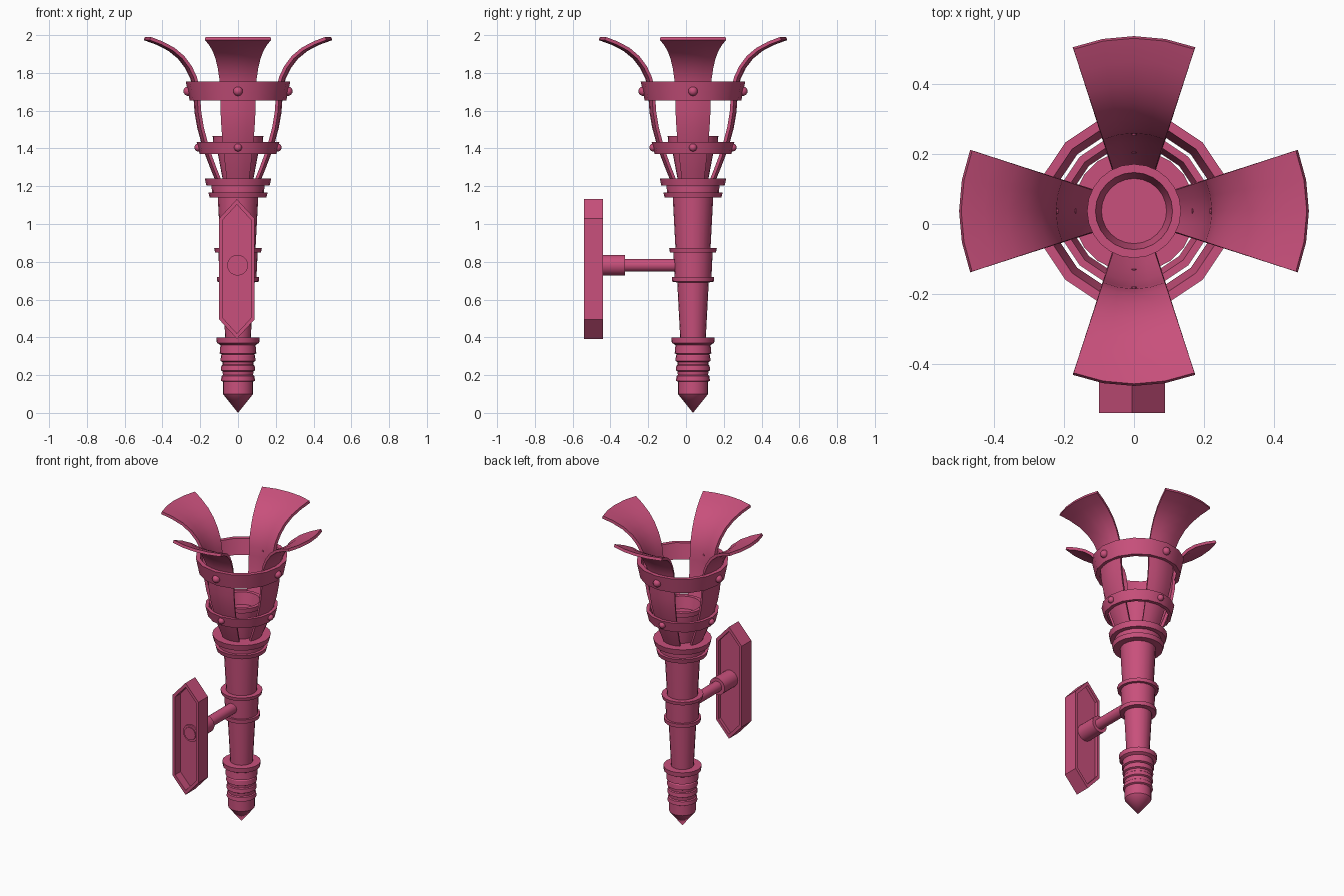
import bpy, bmesh, math
from mathutils import Matrix, Vector

if "Cube" in bpy.data.objects:
    bpy.data.objects.remove(bpy.data.objects["Cube"])

CY = 0.037  # torch axis in y
mat = bpy.data.materials.new("rose_metal")
mat.diffuse_color = (0.58, 0.08, 0.2, 1)
mat.use_nodes = True
mat.node_tree.nodes["Principled BSDF"].inputs["Base Color"].default_value = mat.diffuse_color


def finish(name, bm, smooth=True):
    bmesh.ops.recalc_face_normals(bm, faces=bm.faces)
    me = bpy.data.meshes.new(name)
    bm.to_mesh(me)
    bm.free()
    me.materials.append(mat)
    ob = bpy.data.objects.new(name, me)
    bpy.context.collection.objects.link(ob)
    if smooth:
        bpy.ops.object.select_all(action='DESELECT')
        ob.select_set(True)
        bpy.context.view_layer.objects.active = ob
        bpy.ops.object.shade_smooth_by_angle(angle=math.radians(32))
    return ob


def lathe(name, prof, sides, closed=False):
    """Revolve (r, z) points round the torch axis."""
    bm = bmesh.new()
    rows = []
    for r, z in prof:
        if r == 0:
            rows.append([bm.verts.new((0, CY, z))] * sides)
        else:
            rows.append([bm.verts.new((r * math.sin(2 * math.pi * i / sides),
                                       CY + r * math.cos(2 * math.pi * i / sides), z))
                         for i in range(sides)])
    n = len(rows)
    for k in range(n if closed else n - 1):
        a, b = rows[k], rows[(k + 1) % n]
        for i in range(sides):
            j = (i + 1) % sides
            vs = list(dict.fromkeys((a[i], a[j], b[j], b[i])))
            bm.faces.new(vs)
    return finish(name, bm)


def rod(name, r, y0, y1, x, z, sides=20):
    bm = bmesh.new()
    m = Matrix.Translation((x, (y0 + y1) / 2, z)) @ Matrix.Rotation(math.pi / 2, 4, 'X')
    bmesh.ops.create_cone(bm, cap_ends=True, segments=sides, radius1=r, radius2=r,
                          depth=y1 - y0, matrix=m)
    return finish(name, bm)


# pointed, ribbed foot and tapered handle
lathe("handle", [(0, 0), (0.08, 0.10), (0.08, 0.165), (0.09, 0.17), (0.087, 0.195),
                 (0.08, 0.2), (0.082, 0.22), (0.091, 0.225), (0.088, 0.25), (0.082, 0.255),
                 (0.083, 0.27), (0.093, 0.275), (0.09, 0.305), (0.086, 0.31), (0.097, 0.315),
                 (0.093, 0.36), (0.112, 0.37), (0.115, 0.4), (0.068, 0.4),
                 (0.107, 1.14), (0.15, 1.14), (0.157, 1.168), (0.138, 1.168), (0.14, 1.205),
                 (0.168, 1.205), (0.176, 1.242), (0.145, 1.242), (0, 1.242)], 20)
# sleeve where the bracket meets the handle
lathe("handle_sleeve", [(0.08, 0.69), (0.11, 0.695), (0.112, 0.72), (0.098, 0.72), (0.104, 0.85),
                        (0.122, 0.85), (0.126, 0.872), (0.09, 0.872)], 20, True)
# fuel cup
lathe("cup", [(0, 1.23), (0.08, 1.23), (0.112, 1.40), (0.115, 1.43), (0.132, 1.435), (0.134, 1.465),
              (0.11, 1.465), (0.093, 1.39), (0, 1.39)], 24)
# two metal bands
lathe("lower_band", [(0.203, 1.37), (0.219, 1.435), (0.198, 1.435), (0.182, 1.37)], 16, True)
lathe("upper_band", [(0.256, 1.655), (0.277, 1.755), (0.25, 1.755), (0.229, 1.655)], 16, True)

# four flared leaves with rivets
path = [(0.108, 1.225), (0.135, 1.29), (0.162, 1.36), (0.185, 1.43), (0.207, 1.51), (0.221, 1.59),
        (0.226, 1.66), (0.231, 1.72), (0.245, 1.775), (0.272, 1.83), (0.312, 1.882),
        (0.365, 1.925), (0.43, 1.958), (0.496, 1.982)]
T = 0.018
for k, side in enumerate(("front", "right", "back", "left")):
    turn = Matrix.Translation((0, CY, 0)) @ Matrix.Rotation(k * math.pi / 2, 4, 'Z')
    bm = bmesh.new()
    layers = [[], []]
    for i, (r, z) in enumerate(path):
        p, q = path[max(i - 1, 0)], path[min(i + 1, len(path) - 1)]
        d = Vector((q[0] - p[0], q[1] - p[1])).normalized()
        half = math.asin((0.02 + 0.31 * r) / r)
        for layer, s in zip(layers, (T / 2, -T / 2)):
            rr, zz = r + d.y * s, z - d.x * s
            row = []
            for j in range(5):
                a = half * (j / 2 - 1)
                row.append(bm.verts.new(turn @ Vector((rr * math.sin(a), -rr * math.cos(a), zz))))
            layer.append(row)
    o, n = layers
    for i in range(len(path) - 1):
        for L in layers:
            for j in range(4):
                bm.faces.new((L[i][j], L[i][j + 1], L[i + 1][j + 1], L[i + 1][j]))
        for j in (0, 4):
            bm.faces.new((o[i][j], o[i + 1][j], n[i + 1][j], n[i][j]))
    for i in (0, -1):
        for j in range(4):
            bm.faces.new((o[i][j], o[i][j + 1], n[i][j + 1], n[i][j]))
    finish("leaf_" + side, bm)

    for label, r, z, size, inner in (("upper", 0.264, 1.703, 0.025, 0.216),
                                     ("lower", 0.21, 1.405, 0.021, 0.165)):
        bm = bmesh.new()
        bmesh.ops.create_uvsphere(bm, u_segments=12, v_segments=8, radius=size,
                                  matrix=turn @ Matrix.Translation((0, -r, z)))
        pin = Matrix.Translation((0, -(r + inner) / 2, z)) @ Matrix.Rotation(math.pi / 2, 4, 'X')
        bmesh.ops.create_cone(bm, cap_ends=True, segments=8, radius1=0.007, radius2=0.007,
                              depth=r - inner, matrix=turn @ pin)
        finish(label + "_rivet_" + side, bm)

# six-sided wall plate, recessed on both faces
PX, PZ = -0.006, 0.762


def hexagon(bm, inset, y):
    w, h, c = 0.094 - inset, 0.37 - inset * 1.6, 0.267 - inset * 0.5
    return [bm.verts.new((PX + x, y, PZ + z)) for x, z in
            ((0, h), (w, c), (w, -c), (0, -h), (-w, -c), (-w, c))]


bm = bmesh.new()
loops = [hexagon(bm, i, y) for i, y in ((0.018, -0.485), (0.018, -0.54), (0, -0.54),
                                        (0, -0.44), (0.018, -0.44), (0.018, -0.46))]
for a, b in zip(loops, loops[1:]):
    for i in range(6):
        j = (i + 1) % 6
        bm.faces.new((a[i], a[j], b[j], b[i]))
bm.faces.new(loops[0])
bm.faces.new(loops[-1])
finish("wall_plate", bm, False)

# bracket arm from plate to handle
rod("bracket_collar", 0.055, -0.495, -0.322, -0.002, 0.782)
rod("bracket_bolt_end", 0.041, -0.502, -0.48, -0.002, 0.782)
rod("bracket_arm", 0.034, -0.33, CY - 0.05, -0.002, 0.782)
